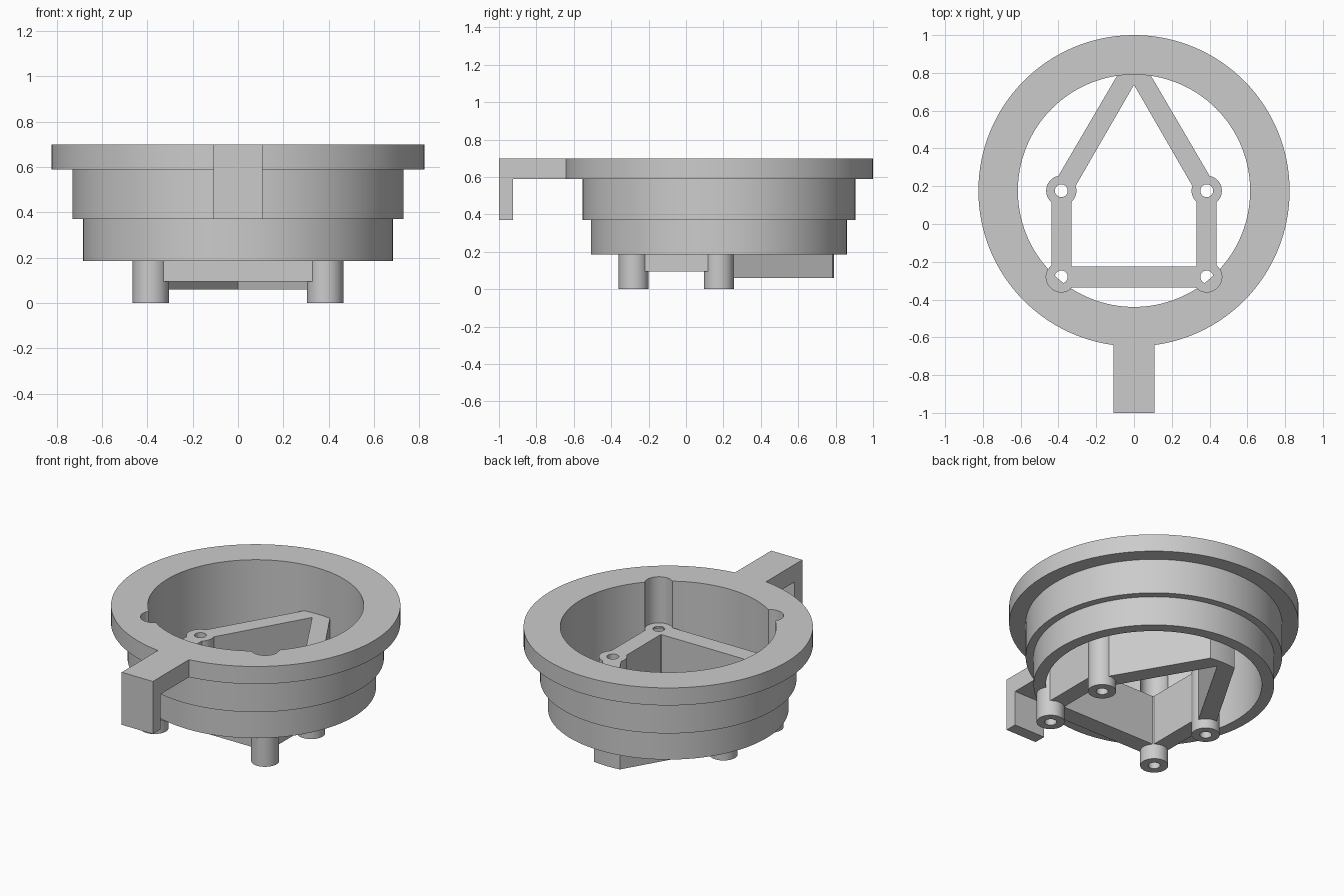
import bpy, bmesh, math
from mathutils import Vector

if "Cube" in bpy.data.objects:
    bpy.data.objects.remove(bpy.data.objects["Cube"])

grey = bpy.data.materials.new("plain grey")
grey.use_nodes = True
grey.diffuse_color = (0.6, 0.6, 0.6, 1)
grey.node_tree.nodes["Principled BSDF"].inputs["Base Color"].default_value = (0.6, 0.6, 0.6, 1)

CY = 0.176          # ring centre in y
BORE = 0.615        # ring inner radius
POST_X, FRONT_Y = 0.385, -0.28
POST_R, HOLE_R = 0.08, 0.034
HALF = 0.053        # half width of the frame bars
FRAME_TOP = 0.41


def prism(name, outline, z0, z1):
    """Extrude a flat outline between two heights."""
    bm = bmesh.new()
    face = bm.faces.new([bm.verts.new((x, y, z0)) for x, y in outline])
    top = bmesh.ops.extrude_face_region(bm, geom=[face])["geom"]
    bmesh.ops.translate(bm, vec=(0, 0, z1 - z0),
                        verts=[g for g in top if isinstance(g, bmesh.types.BMVert)])
    bmesh.ops.recalc_face_normals(bm, faces=bm.faces)
    mesh = bpy.data.meshes.new(name)
    bm.to_mesh(mesh)
    bm.free()
    mesh.materials.append(grey)
    obj = bpy.data.objects.new(name, mesh)
    bpy.context.collection.objects.link(obj)
    return obj


def circle(x, y, r, n):
    return [(x + r * math.cos(2 * math.pi * i / n), y + r * math.sin(2 * math.pi * i / n))
            for i in range(n)]


def box(name, x0, x1, y0, y1, z0, z1):
    return prism(name, [(x0, y0), (x1, y0), (x1, y1), (x0, y1)], z0, z1)


def combine(body, other, operation):
    """Apply a boolean to body and discard the other solid."""
    mod = body.modifiers.new(operation, "BOOLEAN")
    mod.operation, mod.solver, mod.object = operation, "EXACT", other
    bpy.context.view_layer.objects.active = body
    bpy.ops.object.modifier_apply(modifier=mod.name)
    bpy.data.objects.remove(other)


def finish(obj):
    bpy.ops.object.select_all(action="DESELECT")
    obj.select_set(True)
    bpy.context.view_layer.objects.active = obj
    bpy.ops.object.shade_smooth_by_angle(angle=math.radians(25))


posts = [(s * POST_X, y) for s in (-1, 1) for y in (FRONT_Y, CY)]

# Stepped ring: profile of radius and height, revolved around its axis
profile = [(BORE, 0.185), (0.685, 0.185), (0.685, 0.37), (0.73, 0.37),
           (0.73, 0.59), (0.824, 0.59), (0.824, 0.70), (BORE, 0.70)]
bm = bmesh.new()
verts = [bm.verts.new((r, CY, z)) for r, z in profile]
edges = [bm.edges.new((verts[i - 1], verts[i])) for i in range(len(verts))]
bmesh.ops.spin(bm, geom=verts + edges, cent=(0, CY, 0), axis=(0, 0, 1),
               angle=2 * math.pi, steps=128, use_merge=True)
bmesh.ops.remove_doubles(bm, verts=bm.verts, dist=1e-5)
bmesh.ops.recalc_face_normals(bm, faces=bm.faces)
ring_mesh = bpy.data.meshes.new("stepped_ring")
bm.to_mesh(ring_mesh)
bm.free()
ring_mesh.materials.append(grey)
ring = bpy.data.objects.new("stepped_ring", ring_mesh)
bpy.context.collection.objects.link(ring)

# Hooked arm at the front, flush with the flange
arm = prism("arm", [(-0.108, -1), (0.108, -1), (0.108, -0.6), (-0.108, -0.6)], 0.59, 0.70)
combine(arm, box("hook", -0.108, 0.108, -1, -0.925, 0.37, 0.70), "UNION")
combine(ring, arm, "UNION")

# Access notches in the bore above the two front posts
for x, y in posts:
    if y == FRONT_Y:
        combine(ring, prism("notch", circle(x, y, POST_R, 48), FRAME_TOP - 0.005, 0.8), "DIFFERENCE")
finish(ring)

# Frame: peaked pair of diagonal bars ending on the bore
along = Vector((-0.5, math.sqrt(0.75)))
across = Vector((along.y, -along.x))
post = Vector((POST_X, CY))
outer, inner = post + across * HALF, post - across * HALF
peak = inner + along * (inner.x / 0.5)
end_angle = math.asin(0.09 / BORE)
arc = [(BORE * math.sin(a), CY + BORE * math.cos(a))
       for a in (end_angle * (1 - i / 4) for i in range(9))]
outline = [tuple(inner), tuple(outer)] + arc
outline += [(-outer.x, outer.y), (-inner.x, inner.y), tuple(peak)]
frame = prism("mounting_frame", outline, 0.06, FRAME_TOP)

# Straight side bars and front bar
for s in (-1, 1):
    x = s * POST_X
    combine(frame, box("side_bar", x - HALF, x + HALF, FRONT_Y, CY, 0.095, FRAME_TOP), "UNION")
combine(frame, box("front_bar", -POST_X, POST_X, FRONT_Y - HALF - 0.003, FRONT_Y + HALF + 0.002,
                   0.095, FRAME_TOP), "UNION")

# Four hollow screw posts
for x, y in posts:
    combine(frame, prism("post", circle(x, y, POST_R, 48), 0, FRAME_TOP), "UNION")
for x, y in posts:
    combine(frame, prism("screw_hole", circle(x, y, HOLE_R, 32), -0.1, 0.8), "DIFFERENCE")
finish(frame)
